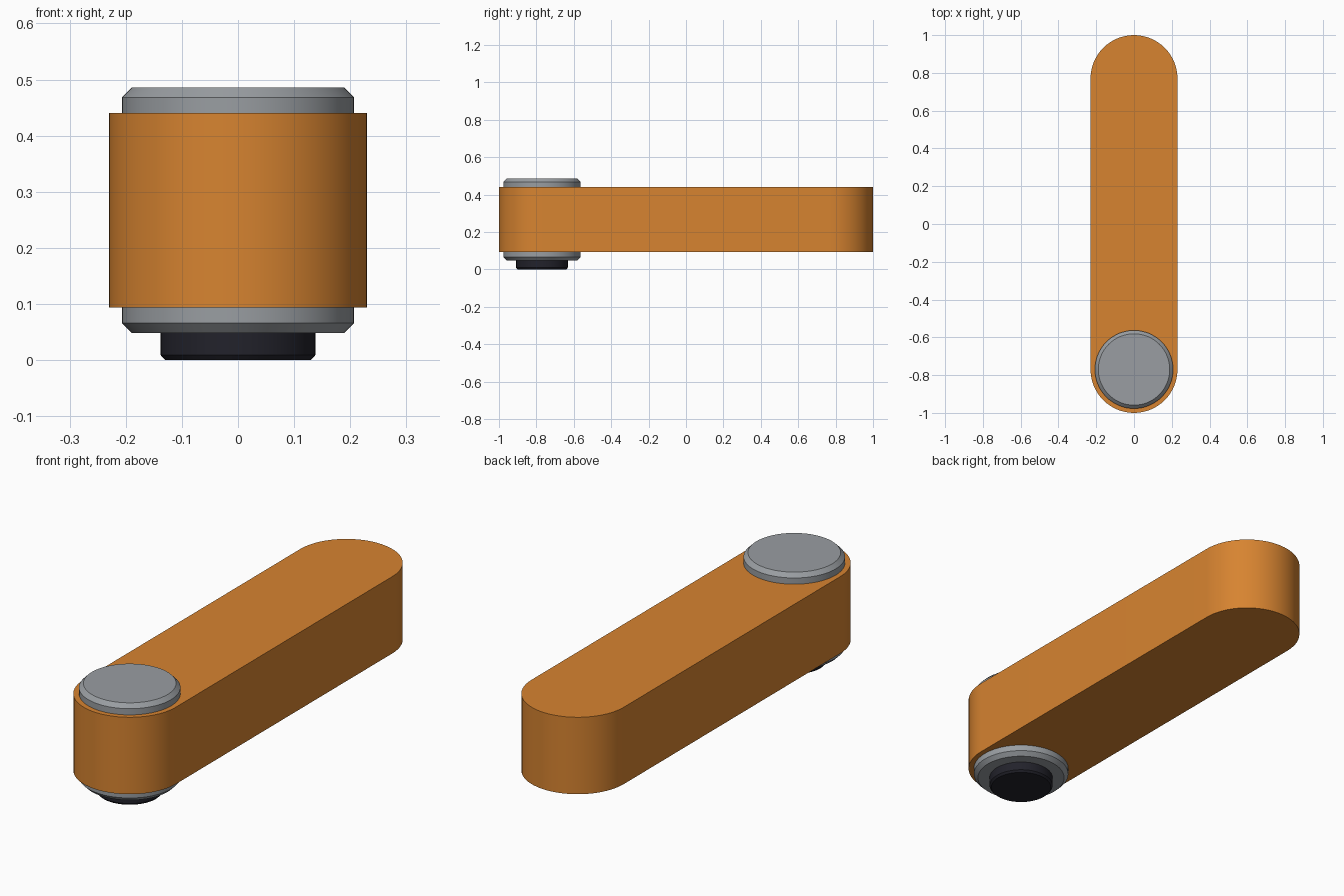
import bpy
import bmesh
from math import pi, sin, cos

old = bpy.data.objects.get("Cube")
if old:
    bpy.data.objects.remove(old, do_unlink=True)

PIVOT_Y = 0.77   # distance of each rounded end's centre from the middle
SIDES = 64


def material(name, color):
    mat = bpy.data.materials.new(name)
    mat.use_nodes = True
    mat.diffuse_color = (*color, 1)
    mat.node_tree.nodes["Principled BSDF"].inputs["Base Color"].default_value = (*color, 1)
    return mat


def add_object(name, bm, mat):
    bmesh.ops.recalc_face_normals(bm, faces=bm.faces)
    mesh = bpy.data.meshes.new(name)
    bm.to_mesh(mesh)
    bm.free()
    mesh.materials.append(mat)
    obj = bpy.data.objects.new(name, mesh)
    bpy.context.collection.objects.link(obj)
    bpy.ops.object.select_all(action="DESELECT")
    obj.select_set(True)
    bpy.context.view_layer.objects.active = obj
    bpy.ops.object.shade_smooth_by_angle()
    return obj


def turned(name, profile, mat):
    """Capped round part from (radius, height) rings, on the front pivot."""
    bm = bmesh.new()
    rings = [[bm.verts.new((r * cos(2 * pi * i / SIDES),
                            r * sin(2 * pi * i / SIDES), z))
              for i in range(SIDES)] for r, z in profile]
    for low, high in zip(rings, rings[1:]):
        for i in range(SIDES):
            j = (i + 1) % SIDES
            bm.faces.new((low[i], low[j], high[j], high[i]))
    bm.faces.new(rings[0])
    bm.faces.new(rings[-1])
    obj = add_object(name, bm, mat)
    obj.location.y = -PIVOT_Y
    return obj


def rounded_bar(name, radius, bottom, top, mat):
    """Straight bar with a half-round at each end."""
    bm = bmesh.new()
    half = SIDES // 2
    outline = []
    for side, start in ((1, 0), (-1, pi)):
        for i in range(half + 1):
            a = start + pi * i / half
            outline.append(bm.verts.new((radius * cos(a),
                                         side * PIVOT_Y + radius * sin(a), bottom)))
    base = bm.faces.new(outline)
    result = bmesh.ops.extrude_face_region(bm, geom=[base], use_keep_orig=True)
    verts = [v for v in result["geom"] if isinstance(v, bmesh.types.BMVert)]
    bmesh.ops.translate(bm, verts=verts, vec=(0, 0, top - bottom))
    return add_object(name, bm, mat)


orange = material("orange paint", (0.68, 0.23, 0.03))
steel = material("grey metal", (0.32, 0.34, 0.36))
black = material("dark rubber", (0.016, 0.016, 0.024))

# Arm, pivot pin with chamfered rims, and dark foot below it
rounded_bar("arm_body", 0.23, 0.094, 0.44, orange)
turned("pivot_pin", [(0.189, 0.048), (0.207, 0.066), (0.207, 0.468), (0.189, 0.486)], steel)
turned("pivot_foot", [(0.13, 0), (0.138, 0.009), (0.138, 0.05)], black)
